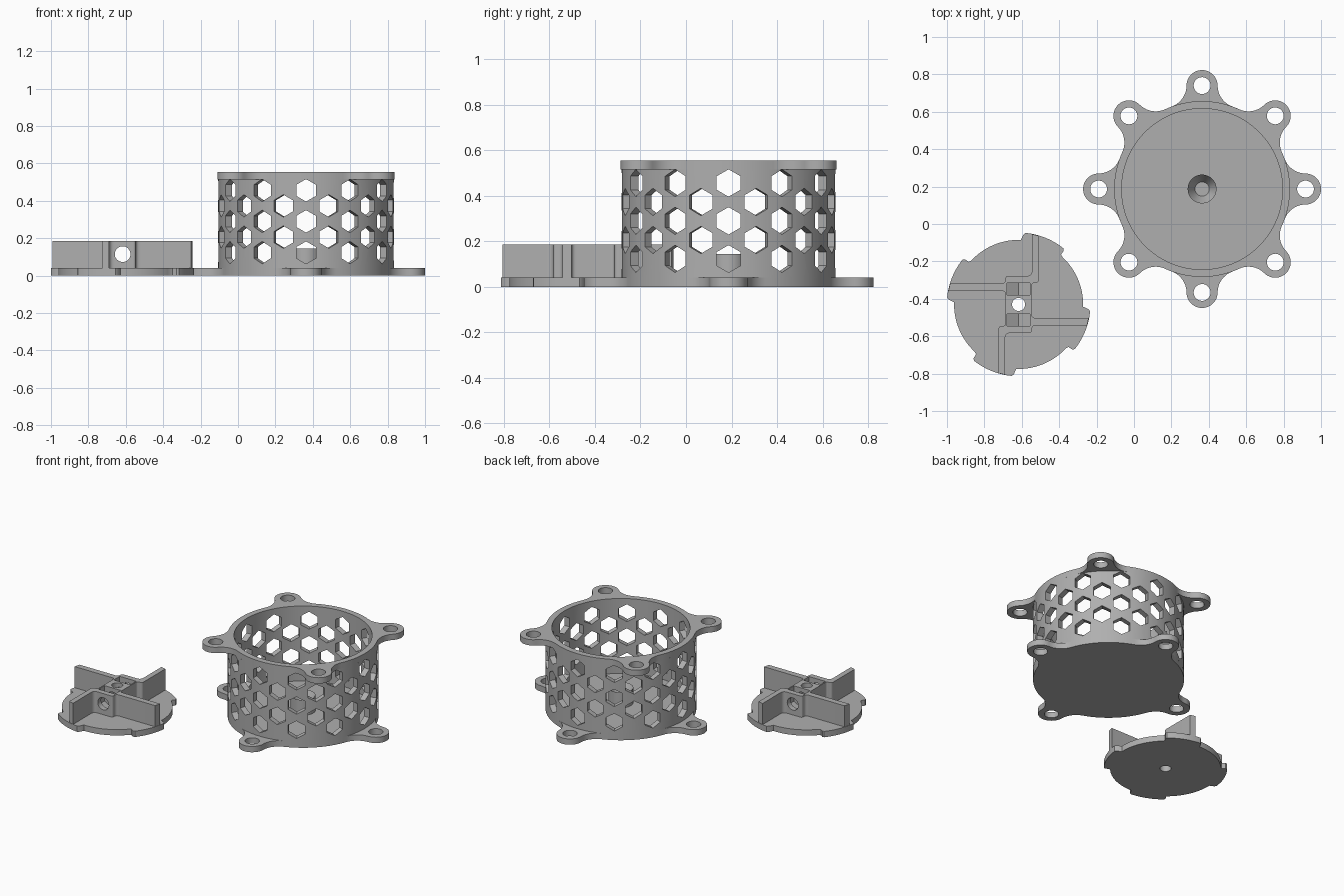
import bpy, bmesh
from math import sin, cos, pi, acos, atan2, radians
from mathutils import Matrix, Vector

if "Cube" in bpy.data.objects:
    bpy.data.objects.remove(bpy.data.objects["Cube"])

grey = bpy.data.materials.new("plain grey")
grey.diffuse_color = (0.43, 0.43, 0.43, 1)
grey.use_nodes = True
grey.node_tree.nodes["Principled BSDF"].inputs["Base Color"].default_value = grey.diffuse_color

CUP = Matrix.Translation((0.364, 0.187, 0))
ROTOR = Matrix.Translation((-0.617, -0.43, 0))


def make(name, mesh, matrix):
    """Clean a mesh, place it and give it the common finish."""
    bm = bmesh.new()
    bm.from_mesh(mesh)
    bmesh.ops.remove_doubles(bm, verts=bm.verts, dist=1e-5)
    bmesh.ops.transform(bm, matrix=matrix, verts=bm.verts)
    bmesh.ops.recalc_face_normals(bm, faces=bm.faces)
    out = bpy.data.meshes.new(name)
    bm.to_mesh(out)
    bm.free()
    out.materials.append(grey)
    ob = bpy.data.objects.new(name, out)
    bpy.context.collection.objects.link(ob)
    return ob


def prism(name, loops, z0, z1, matrix=Matrix()):
    """Extrude an outline; further loops become holes."""
    cu = bpy.data.curves.new(name, 'CURVE')
    cu.dimensions, cu.fill_mode = '2D', 'BOTH'
    cu.extrude = (z1 - z0) / 2
    for loop in loops:
        sp = cu.splines.new('POLY')
        sp.points.add(len(loop) - 1)
        for p, (x, y) in zip(sp.points, loop):
            p.co = (x, y, 0, 1)
        sp.use_cyclic_u = True
    tmp = bpy.data.objects.new(name, cu)
    bpy.context.collection.objects.link(tmp)
    bpy.context.view_layer.update()
    mesh = bpy.data.meshes.new_from_object(tmp.evaluated_get(bpy.context.evaluated_depsgraph_get()))
    bpy.data.objects.remove(tmp)
    return make(name, mesh, matrix @ Matrix.Translation((0, 0, (z0 + z1) / 2)))


def cut(ob, cutter):
    """Subtract the cutter and delete it."""
    mod = ob.modifiers.new("cut", 'BOOLEAN')
    mod.operation, mod.solver, mod.object = 'DIFFERENCE', 'EXACT', cutter
    bpy.context.view_layer.update()
    mesh = bpy.data.meshes.new_from_object(ob.evaluated_get(bpy.context.evaluated_depsgraph_get()))
    ob.modifiers.clear()
    ob.data = mesh
    bpy.data.objects.remove(cutter)


def arc(cx, cy, r, a0, a1, n):
    return [(cx + r * cos(a0 + (a1 - a0) * i / n), cy + r * sin(a0 + (a1 - a0) * i / n))
            for i in range(n + 1)]


def circle(r, n=48, cx=0, cy=0):
    return arc(cx, cy, r, 0, 2 * pi, n)[:-1]


# ---------------- perforated cup ----------------
R, RI, L, LR, F = 0.47, 0.43, 0.553, 0.083, 0.12   # wall, bore, lug distance, lug radius, fillet


def lug_loops(offset):
    """Round outline with four filleted lugs, plus the lug holes."""
    t = acos(((R + F) ** 2 + L ** 2 - (LR + F) ** 2) / (2 * (R + F) * L))
    fx, fy = (R + F) * cos(t), (R + F) * sin(t)
    b = atan2(fy, fx - L)               # direction from lug centre to fillet centre
    one = arc(fx, -fy, F, pi - t, pi - b, 10)
    one += arc(L, 0, LR, -b, b, 24)[1:-1]
    one += arc(fx, fy, F, pi + b, pi + t, 10)
    one += arc(0, 0, R, t, pi / 2 - t, 16)[1:-1]
    outline, holes = [], []
    for k in range(4):
        a = offset + k * pi / 2
        outline += [(x * cos(a) - y * sin(a), x * sin(a) + y * cos(a)) for x, y in one]
        holes.append(circle(0.045, 32, L * cos(a), L * sin(a)))
    return [outline] + holes


prism("cup_base", lug_loops(0), 0, 0.04, CUP)
prism("cup_rim", lug_loops(pi / 4) + [circle(RI, 128)], 0.515, 0.555, CUP)
wall = prism("cup_wall", [circle(R, 128), circle(RI, 128)], 0.04, 0.515, CUP)

# hexagon windows: 24 columns, alternating three and two rows
radial = Matrix(((0, 0, 1, 0), (1, 0, 0, 0), (0, 1, 0, 0), (0, 0, 0, 1)))
cells = bmesh.new()
for col in range(24):
    for z in ((0.123, 0.29, 0.456) if col % 2 == 0 else (0.206, 0.373)):
        bmesh.ops.create_cone(
            cells, cap_ends=True, segments=6, radius1=0.06, radius2=0.06, depth=0.16,
            matrix=Matrix.Translation((0, 0, z)) @ Matrix.Rotation(col * pi / 12, 4, 'Z')
            @ radial @ Matrix.Translation((0, 0, 0.45)))
# turn any flat-topped cell so that a corner points up
v0 = max((v.co for v in cells.verts), key=lambda c: c.z)
if v0.z < 0.456 + 0.058:
    raise ValueError("window cells must stand on a corner")
cell_mesh = bpy.data.meshes.new("cells")
cells.to_mesh(cell_mesh)
cells.free()
cut(wall, make("window_cutter", cell_mesh, CUP))

# bearing post with a conical seat
bm = bmesh.new()
pts = [bm.verts.new((r, 0, z)) for r, z in ((0, 0.075), (0.038, 0.075), (0.077, 0.145), (0.077, 0.039))]
edges = [bm.edges.new(p) for p in zip(pts, pts[1:])]
bmesh.ops.spin(bm, geom=pts + edges, cent=(0, 0, 0), axis=(0, 0, 1), angle=2 * pi, steps=48)
post = bpy.data.meshes.new("post")
bm.to_mesh(post)
bm.free()
make("bearing_post", post, CUP)

# ---------------- rotor ----------------
# disc with four raised lobes on its edge
edge = []
for k in range(4):
    a = radians(50 + 90 * k)
    edge += arc(0, 0, 0.384, a + radians(1.5), a + radians(34.5), 14)
    edge += arc(0, 0, 0.375, a + radians(36), a + radians(36), 1)[:1]
    edge += arc(0, 0, 0.345, a + radians(38), a + radians(87), 18)
    edge += arc(0, 0, 0.35, a + radians(89.5), a + radians(89.5), 1)[:1]
    edge += arc(0, 0, 0.375, a + radians(90), a + radians(90), 1)[:1]
prism("rotor_disc", [edge, circle(0.035, 32)], 0, 0.04, ROTOR)

# offset blades and hub as one outline: x, y, corner radius for one half
half = [(-0.375, 0.072, 0), (-0.366, 0.112, 0), (-0.07, 0.112, 0.024), (-0.07, 0.152, 0.014),
        (0.072, 0.152, 0.03), (0.072, 0.376, 0), (0.108, 0.367, 0), (0.108, 0.115, 0.02),
        (0.07, 0.115, 0.015), (0.07, -0.072, 0.02)]
full = half + [(-x, -y, r) for x, y, r in half]
outline = []
for i, (x, y, r) in enumerate(full):
    p = Vector((x, y))
    if r == 0:
        outline.append((x, y))
        continue
    a = p + (Vector(full[i - 1][:2]) - p).normalized() * r
    c = p + (Vector(full[(i + 1) % len(full)][:2]) - p).normalized() * r
    for s in range(7):
        t = s / 6
        q = a * (1 - t) ** 2 + p * 2 * t * (1 - t) + c * t * t
        outline.append((q.x, q.y))
blades = prism("rotor_blades_and_hub", [outline, circle(0.035, 32)], 0.04, 0.185, ROTOR)

# nut slots with a V floor, then the cross bore for the screws
upright = Matrix.Rotation(pi / 2, 4, 'X')
slot = [(-0.062, 0.079), (0, 0.045), (0.062, 0.079), (0.062, 0.3), (-0.062, 0.3)]
for y in (0.083, -0.083):
    cut(blades, prism("slot_cutter", [slot], -0.032, 0.032,
                      ROTOR @ Matrix.Translation((0, y, 0)) @ upright))
cut(blades, prism("bore_cutter", [circle(0.042, 32, 0, 0.115)], -0.3, 0.3, ROTOR @ upright))

# ---------------- shading ----------------
for ob in bpy.context.scene.objects:
    ob.select_set(True)
    bpy.context.view_layer.objects.active = ob
bpy.ops.object.shade_smooth_by_angle(angle=radians(30))
